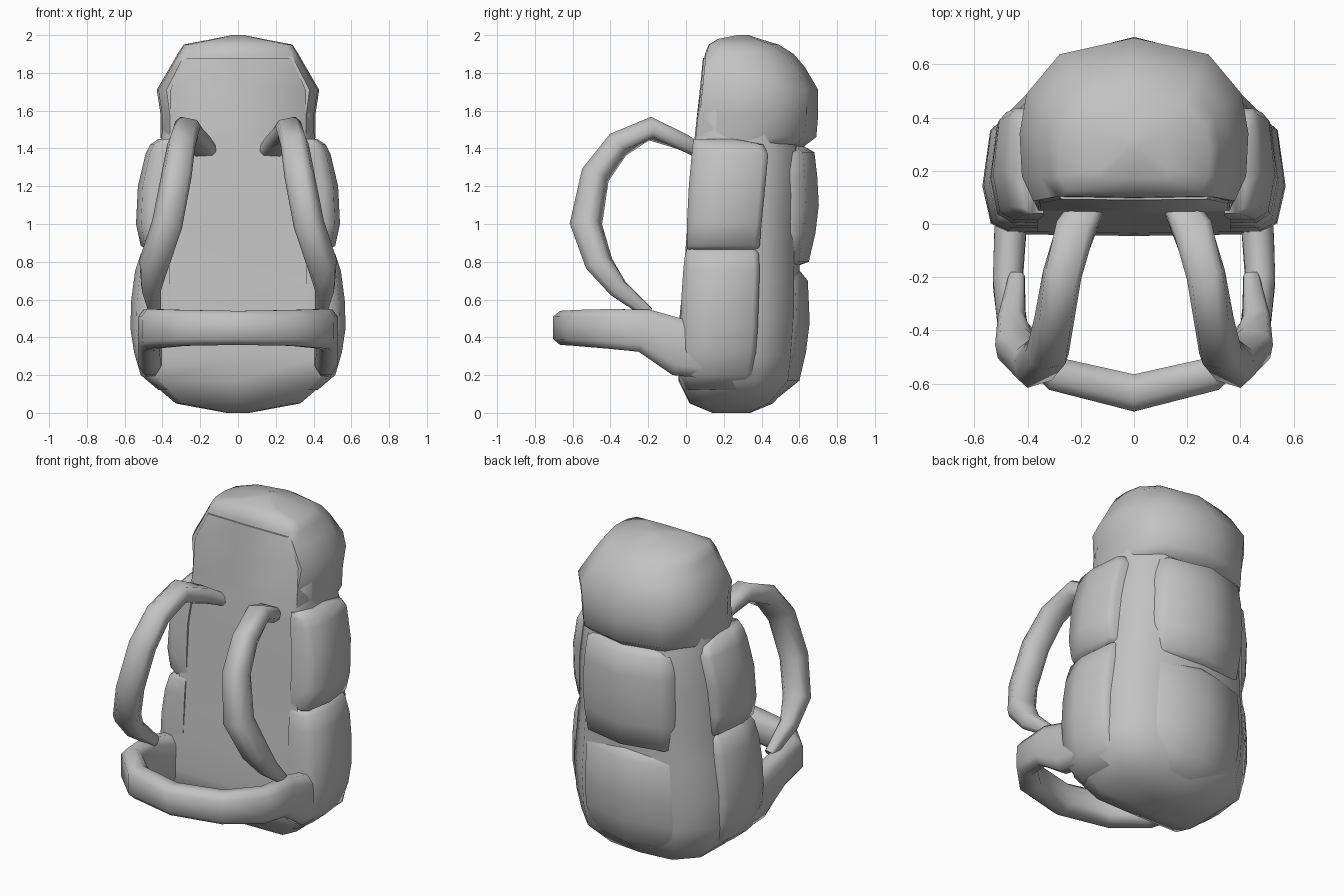
import bpy, bmesh, math
from mathutils import Vector

fabric = bpy.data.materials.new("grey_fabric")
fabric.diffuse_color = (0.54, 0.54, 0.54, 1)


def finish(name, rings, mirror=False):
    """Skin a list of equal point loops into a capped, smooth object."""
    bm = bmesh.new()
    loops = [[bm.verts.new(p) for p in ring] for ring in rings]
    n = len(loops[0])
    for a, b in zip(loops, loops[1:]):
        for i in range(n):
            j = (i + 1) % n
            bm.faces.new((a[i], a[j], b[j], b[i]))
    bm.faces.new(loops[0][::-1])
    bm.faces.new(loops[-1])
    bmesh.ops.recalc_face_normals(bm, faces=bm.faces)
    me = bpy.data.meshes.new(name)
    bm.to_mesh(me)
    bm.free()
    me.materials.append(fabric)
    ob = bpy.data.objects.new(name, me)
    bpy.context.collection.objects.link(ob)
    if mirror:
        ob.modifiers.new("mirror", 'MIRROR')
    bpy.ops.object.select_all(action='DESELECT')
    ob.select_set(True)
    bpy.context.view_layer.objects.active = ob
    bpy.ops.object.shade_smooth_by_angle(angle=math.radians(62))
    return ob


def loft(name, profile, levels, mirror=False):
    """Levels are (z, x0, x1, y0, y1); the profile is scaled into each box."""
    finish(name, [[(x0 + u * (x1 - x0), y0 + v * (y1 - y0), z) for u, v in profile]
                  for z, x0, x1, y0, y1 in levels], mirror)


def sweep(name, path, axis, mirror=False):
    """Path points are (x, y, z, width, thickness); width runs along the axis."""
    pts = [Vector(p[:3]) for p in path]
    rings = []
    for i, p in enumerate(path):
        t = (pts[min(i + 1, len(pts) - 1)] - pts[max(i - 1, 0)]).normalized()
        side = Vector(axis)
        side = (side - t * side.dot(t)).normalized()
        nor = t.cross(side)
        rings.append([pts[i] + side * (u * p[3] / 2) + nor * (v * p[4] / 2) for u, v in
                      ((-1, -.45), (-.65, -1), (.65, -1), (1, -.45),
                       (1, .45), (.65, 1), (-.65, 1), (-1, .45))])
    finish(name, rings, mirror)


def symmetric(half):
    return half + [(1 - u, v) for u, v in reversed(half) if u != 0.5]


def centred(levels):
    return [(z, -w, w, y0, y1) for z, w, y0, y1 in levels]


# cross-sections: flat against the wearer, rounded at the back
sack_shape = symmetric([(.5, 0), (.94, .01), (1, .2), (.99, .68), (.82, .95), (.5, 1)])
lid_shape = symmetric([(.5, 0), (.94, .01), (.99, .16), (1, .42), (.97, .66), (.825, .90), (.5, 1)])
back_shape = symmetric([(.5, 0), (1, 0), (.99, .42), (.92, .73), (.5, 1)])
side_shape = [(0, 0), (.55, 0), (.85, .08), (1, .42), (.86, .93), (.7, 1), (0, 1)]

# main sack, its front panel running up behind the wearer's head
loft("main_sack", sack_shape, centred([
    (0, .06, .14, .34), (.05, .33, .02, .46), (.17, .47, -.04, .57), (.3, .50, -.045, .585),
    (.5, .505, -.035, .60), (.7, .48, -.015, .60), (.9, .46, 0, .60), (1.15, .45, .02, .61),
    (1.4, .415, .04, .61), (1.5, .40, .05, .58), (1.71, .40, .073, .5), (1.88, .31, .09, .4)]))

# top lid
loft("top_lid", lid_shape, centred([
    (1.40, .395, .055, .61), (1.46, .41, .055, .69), (1.58, .41, .067, .70),
    (1.71, .43, .08, .70), (1.83, .36, .093, .63), (1.90, .32, .10, .57),
    (1.95, .288, .12, .49), (1.98, .13, .17, .39), (2.0, .03, .27, .33)]))

# stacked back pockets
loft("back_pocket_upper", back_shape, centred([
    (.77, .28, .45, .57), (.80, .31, .45, .65), (.95, .32, .45, .685), (1.1, .32, .45, .703),
    (1.25, .315, .45, .695), (1.38, .30, .45, .68), (1.42, .27, .45, .61)]))
loft("back_pocket_lower", back_shape, centred([
    (.05, .25, .35, .45), (.17, .33, .35, .60), (.32, .345, .4, .635), (.48, .345, .4, .655),
    (.70, .335, .4, .645), (.755, .32, .4, .60), (.78, .28, .4, .56)]))

# side pockets
loft("side_pocket_upper", side_shape, [
    (.86, .36, .47, .01, .38), (.885, .36, .515, .005, .39), (1.0, .36, .54, .005, .40),
    (1.2, .36, .53, .015, .42), (1.37, .34, .49, .03, .435), (1.42, .34, .465, .035, .41),
    (1.45, .34, .42, .04, .26)], True)
loft("side_pocket_lower", side_shape, [
    (.12, .3, .42, 0, .32), (.2, .34, .515, -.035, .35), (.32, .36, .55, -.035, .37),
    (.45, .36, .57, -.03, .38), (.6, .36, .565, -.025, .385), (.75, .36, .545, -.015, .39),
    (.84, .36, .515, -.005, .385), (.88, .36, .46, .01, .37)], True)

# shoulder straps
sweep("shoulder_strap", [
    (.17, .07, 1.385, .12, .07), (.22, -.02, 1.435, .15, .09), (.27, -.19, 1.505, .14, .11),
    (.30, -.36, 1.42, .14, .12), (.325, -.48, 1.26, .15, .13), (.375, -.53, 1.0, .15, .15),
    (.445, -.46, .79, .15, .13), (.46, -.36, .66, .10, .10), (.44, -.20, .53, .06, .06)],
    (1, -.3, .15), True)

# hip belt
half_belt = [(.455, .12, .34, .32, .12), (.465, -.03, .345, .30, .12), (.475, -.22, .435, .23, .11),
             (.455, -.40, .445, .21, .12), (.29, -.565, .45, .19, .13)]
sweep("hip_belt", half_belt + [(0, -.635, .45, .18, .14)]
      + [(-p[0],) + p[1:] for p in reversed(half_belt)], (0, 0, 1))
